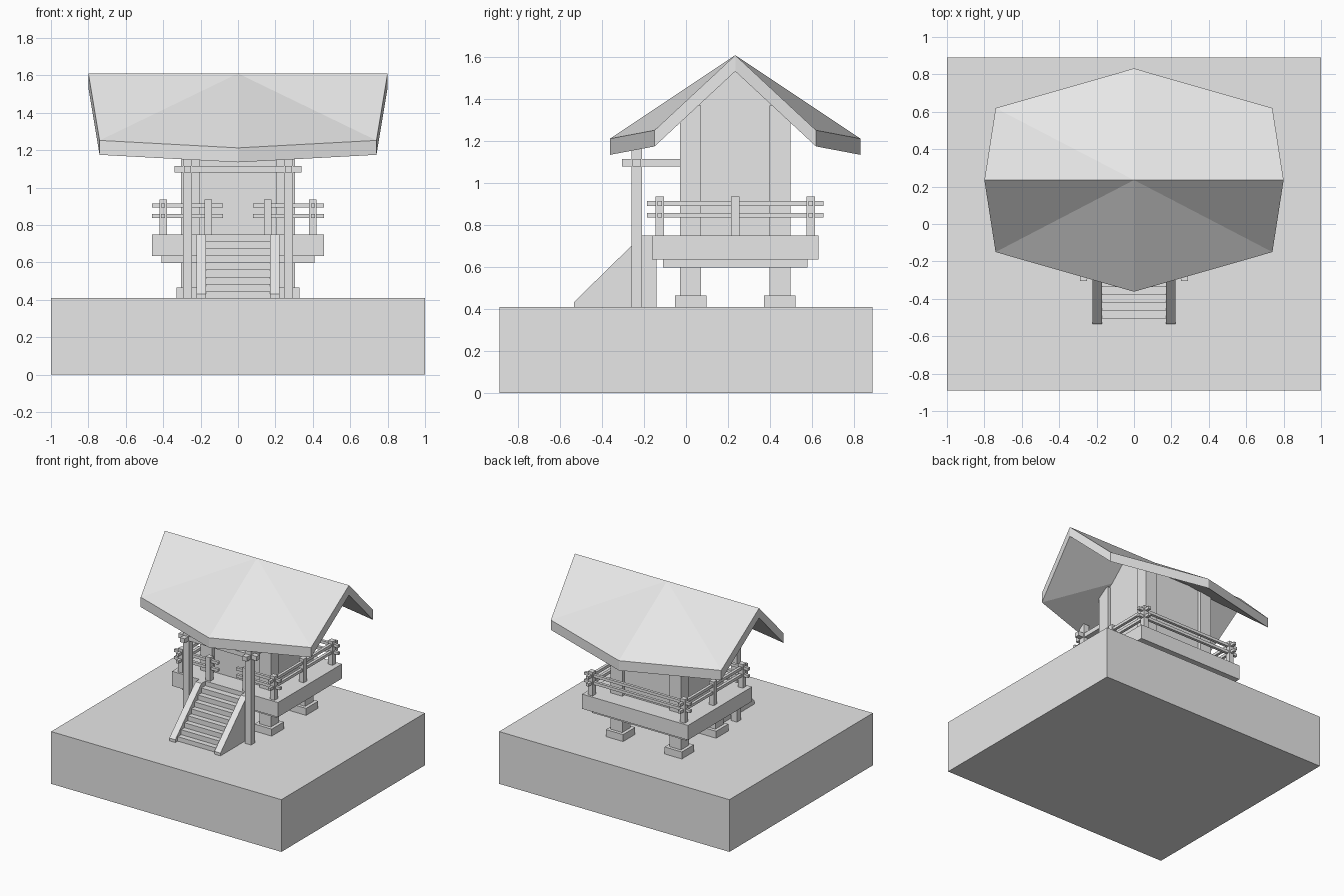
import bpy

cube = bpy.data.objects.get("Cube")
if cube:
    bpy.data.objects.remove(cube, do_unlink=True)

grey = bpy.data.materials.new("plain grey")
grey.use_nodes = True
grey.diffuse_color = (0.8, 0.8, 0.8, 1)
grey.node_tree.nodes["Principled BSDF"].inputs["Base Color"].default_value = (0.8, 0.8, 0.8, 1)

CY = 0.235        # building centre in y
GROUND = 0.41
DECK = 0.75
SIDES = (("right", -1), ("left", 1))


def mesh_object(name, verts, faces):
    mesh = bpy.data.meshes.new(name)
    mesh.from_pydata(verts, [], faces)
    mesh.materials.append(grey)
    obj = bpy.data.objects.new(name, mesh)
    bpy.context.collection.objects.link(obj)
    return obj


def prism(name, profile, x0, x1):
    """Extrude a (y, z) profile, listed counter-clockwise, along x."""
    n = len(profile)
    verts = [(x, y, z) for x in (x0, x1) for y, z in profile]
    faces = [tuple(reversed(range(n))), tuple(range(n, 2 * n))]
    faces += [(i, (i + 1) % n, n + (i + 1) % n, n + i) for i in range(n)]
    return mesh_object(name, verts, faces)


def box(name, x0, x1, y0, y1, z0, z1):
    return prism(name, [(y0, z0), (y1, z0), (y1, z1), (y0, z1)], x0, x1)


def pillar(name, x, y, half, z0, z1):
    return box(name, x - half, x + half, y - half, y + half, z0, z1)


# Ground block
box("ground_block", -1, 1, -0.89, 0.89, 0, GROUND)

# Footings and full height columns
for side, s in SIDES:
    for end, e in (("front", -1), ("back", 1)):
        x, y = s * 0.255, CY + e * 0.213
        pillar(f"{end}_{side}_footing", x, y, 0.075, GROUND, 0.465)
        pillar(f"{end}_{side}_column", x, y, 0.05, 0.46, 1.37)

# Deck and its supporting frame
box("deck", -0.46, 0.46, CY - 0.397, CY + 0.397, 0.635, DECK)
box("deck_frame", -0.41, 0.41, CY - 0.345, CY + 0.345, 0.597, 0.635)

# Gabled walls
prism("house_walls", [(0, DECK), (0.47, DECK), (0.47, 1.36), (CY, 1.56), (0, 1.36)], -0.28, 0.28)

# Roof: thick shell folded along the ridge, with eaves bowed out in the middle
top = [(-0.80, CY, 1.61), (0, CY, 1.61), (0.80, CY, 1.61)]
for e in (-1, 1):
    top += [(-0.74, CY + e * 0.385, 1.252), (0, CY + e * 0.597, 1.212), (0.74, CY + e * 0.385, 1.252)]
tris = [(0, 3, 1), (1, 3, 4), (1, 4, 5), (1, 5, 2), (0, 1, 6), (1, 7, 6), (1, 8, 7), (1, 2, 8)]
rim = [0, 3, 4, 5, 2, 8, 7, 6]
n = len(top)
verts = top + [(x, y, z - 0.077) for x, y, z in top]
faces = tris + [tuple(n + i for i in reversed(t)) for t in tris]
faces += [(b, a, n + a, n + b) for a, b in zip(rim, rim[1:] + rim[:1])]
mesh_object("roof", verts, faces)

# Porch posts and beams
for side, s in SIDES:
    pillar(f"{side}_porch_post", s * 0.27, -0.235, 0.025, GROUND, 1.19)
    box(f"{side}_porch_beam", s * 0.27 - 0.02, s * 0.27 + 0.02, -0.305, -0.02, 1.08, 1.115)
box("porch_cross_beam", -0.34, 0.34, -0.255, -0.215, 1.08, 1.115)

# Stairs
for side, s in SIDES:
    xs = sorted((s * 0.17, s * 0.222))
    prism(f"{side}_stair_stringer",
          [(-0.535, GROUND), (-0.14, GROUND), (-0.14, DECK), (-0.21, DECK), (-0.535, 0.432)], *xs)
for i in range(8):
    box(f"stair_step_{i + 1}", -0.17, 0.17, -0.505 + 0.042 * i, -0.14, GROUND, 0.445 + 0.0385 * i)

# Railings
RX, FRONT, BACK = 0.40, CY - 0.36, CY + 0.36
HALF = 0.011
for level, z in (("lower", 0.847), ("upper", 0.903)):
    for side, s in SIDES:
        box(f"{side}_{level}_rail", s * RX - HALF, s * RX + HALF, FRONT - 0.06, BACK + 0.06, z - HALF, z + HALF)
        xs = sorted((s * 0.08, s * 0.46))
        box(f"front_{side}_{level}_rail", *xs, FRONT - HALF, FRONT + HALF, z - HALF, z + HALF)
    box(f"back_{level}_rail", -0.46, 0.46, BACK - HALF, BACK + HALF, z - HALF, z + HALF)
for side, s in SIDES:
    for place, x, y in (("front_corner", RX, FRONT), ("middle", RX, CY),
                        ("back_corner", RX, BACK), ("stair", 0.16, FRONT)):
        pillar(f"{side}_{place}_rail_post", s * x, y, 0.02, DECK, 0.935)
